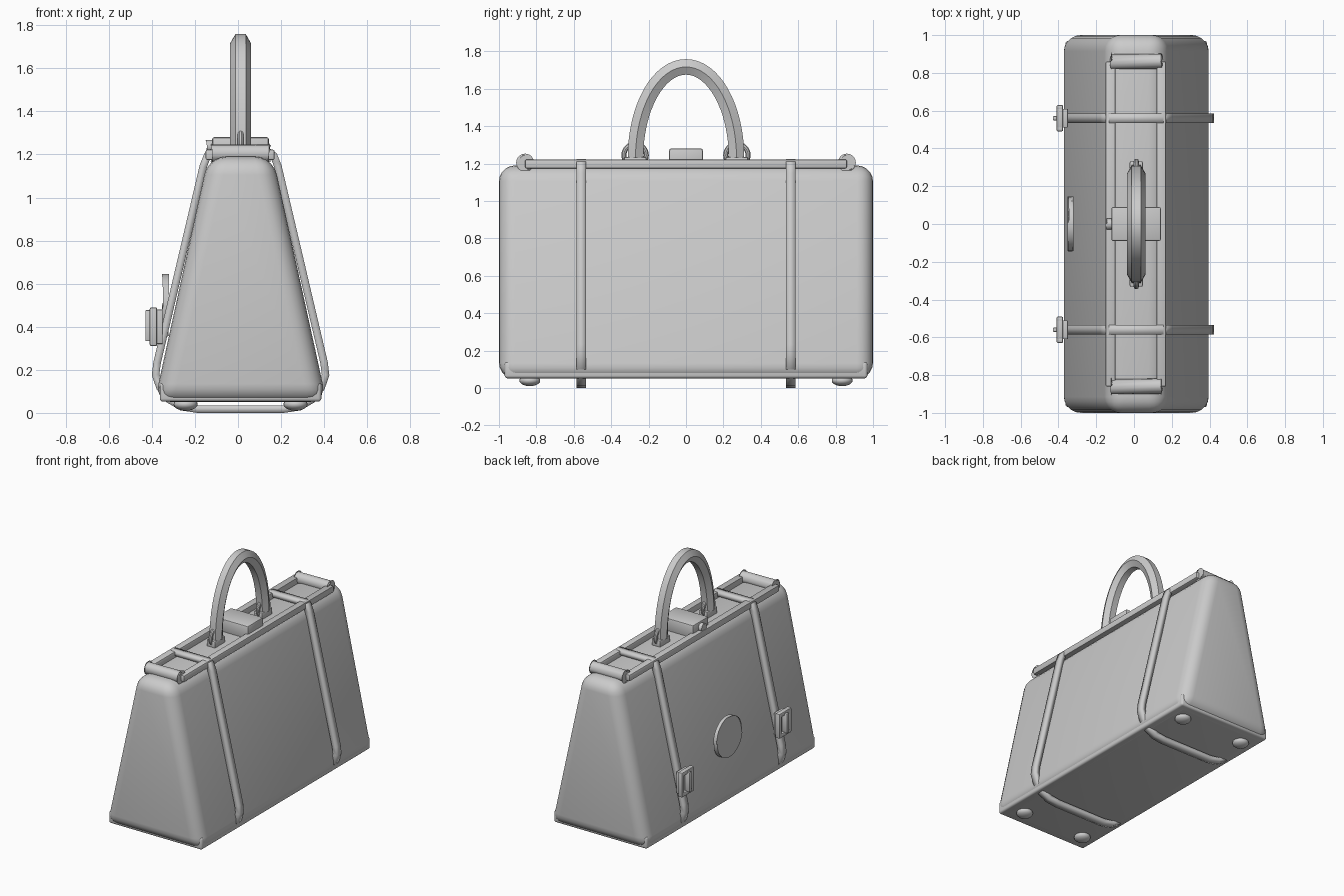
import bpy, bmesh, math
from mathutils import Vector

if "Cube" in bpy.data.objects:
    bpy.data.objects.remove(bpy.data.objects["Cube"], do_unlink=True)

CX = 0.012  # middle of the bag across its width

grey = bpy.data.materials.new("plain grey")
grey.use_nodes = True
grey.diffuse_color = (0.6, 0.6, 0.6, 1)
grey.node_tree.nodes["Principled BSDF"].inputs["Base Color"].default_value = (0.6, 0.6, 0.6, 1)


def finish(name, bm, bevel=0, segments=2, angle=35):
    """Turn a bmesh into a shaded object, with optional rounded edges."""
    bmesh.ops.recalc_face_normals(bm, faces=bm.faces)
    if bevel:
        bmesh.ops.bevel(bm, geom=bm.edges[:], offset=bevel, segments=segments,
                        profile=0.5, affect='EDGES', clamp_overlap=True)
    mesh = bpy.data.meshes.new(name)
    bm.to_mesh(mesh)
    bm.free()
    mesh.materials.append(grey)
    ob = bpy.data.objects.new(name, mesh)
    bpy.context.collection.objects.link(ob)
    bpy.ops.object.select_all(action='DESELECT')
    ob.select_set(True)
    bpy.context.view_layer.objects.active = ob
    bpy.ops.object.shade_smooth_by_angle(angle=math.radians(angle))
    return ob


def box(name, lo, hi, bevel=0.008, segments=2):
    lo, hi = Vector(lo), Vector(hi)
    bm = bmesh.new()
    bmesh.ops.create_cube(bm, size=1)
    for v in bm.verts:
        v.co = (lo + hi) / 2 + v.co * (hi - lo)
    return finish(name, bm, bevel, segments)


def rod_x(name, centre, radius, length, sides=24, bevel=0.0):
    """Cylinder lying along x, with softened rims."""
    bm = bmesh.new()
    bmesh.ops.create_cone(bm, cap_ends=True, segments=sides, radius1=radius,
                          radius2=radius, depth=length)
    for v in bm.verts:
        v.co = Vector(centre) + Vector((v.co.z, v.co.x, v.co.y))
    if bevel:
        rims = [e for e in bm.edges if any(len(f.verts) > 4 for f in e.link_faces)]
        bmesh.ops.bevel(bm, geom=rims, offset=bevel, segments=2, profile=0.5, affect='EDGES')
    return finish(name, bm)


def sweep(name, path, radius, sides, closed=False):
    """Sweep a regular section along a path lying in a plane of constant x."""
    bm = bmesh.new()
    rings = []
    n = len(path)
    for i, p in enumerate(path):
        a = path[(i - 1) % n] if closed else path[max(i - 1, 0)]
        b = path[(i + 1) % n] if closed else path[min(i + 1, n - 1)]
        out = (b - a).normalized().cross(Vector((1, 0, 0)))
        rings.append([bm.verts.new(p + Vector((math.cos(t) * radius, 0, 0)) + out * math.sin(t) * radius)
                      for t in (math.tau * k / sides for k in range(sides))])
    for i in range(n if closed else n - 1):
        r, s = rings[i], rings[(i + 1) % n]
        for k in range(sides):
            j = (k + 1) % sides
            bm.faces.new((r[k], r[j], s[j], s[k]))
    if not closed:
        bm.faces.new(rings[0])
        bm.faces.new(rings[-1])
    return finish(name, bm)


# Tapered body with rounded edges
bm = bmesh.new()
bmesh.ops.create_cube(bm, size=2)
for v in bm.verts:
    top = v.co.z > 0
    v.co = (CX + v.co.x * (0.15 if top else 0.4), v.co.y, 1.19 if top else 0.05)
finish("bag_body", bm, 0.085, 5, 40)

# Base tray and feet
box("base_tray", (CX - 0.375, -0.97, 0.052), (CX + 0.375, 0.97, 0.14), 0.015, 3)
for sx in (-1, 1):
    for sy in (-1, 1):
        bm = bmesh.new()
        bmesh.ops.create_uvsphere(bm, u_segments=20, v_segments=10, radius=1)
        for v in bm.verts:
            v.co = (CX + sx * 0.255 + v.co.x * 0.056, sy * 0.835 + v.co.y * 0.056, 0.04 + v.co.z * 0.03)
        finish("foot", bm, angle=60)

# Straps wrapped around the bag
half = [(0.2, 0.0), (0.28, 0.012), (0.345, 0.05), (0.39, 0.11), (0.412, 0.175), (0.405, 0.235),
        (0.19, 1.15), (0.168, 1.205), (0.14, 1.225)]
loop = half + [(-x, z) for x, z in reversed(half)]
for sy in (-1, 1):
    bm = bmesh.new()
    rows = [[bm.verts.new((CX + x, sy * 0.56 + w, z)) for w in (-0.025, 0.025)] for x, z in loop]
    for i, a in enumerate(rows):
        b = rows[(i + 1) % len(rows)]
        bm.faces.new((a[0], b[0], b[1], a[1]))
    strap = finish("strap", bm)
    solid = strap.modifiers.new("thickness", 'SOLIDIFY')
    solid.thickness = 0.035
    solid.offset = -1

# Top frame: two long rails and a round bar at each end
for name, x0, x1 in (("left_rail", 0.12, 0.17), ("right_rail", -0.15, -0.098)):
    box(name, (x0, -0.86, 1.175), (x1, 0.86, 1.222), 0.007)
for sy in (-1, 1):
    rod_x("end_bar", (CX, sy * 0.86, 1.205), 0.04, 0.265, bevel=0.008)

# Clasp with its button
box("clasp", (-0.12, -0.09, 1.18), (0.143, 0.09, 1.28), 0.01)
rod_x("clasp_button", (-0.125, 0, 1.237), 0.03, 0.04, bevel=0.006)

# Arched six-sided handle and its mounting rings
arch = [Vector((CX, -0.27 * math.cos(t), 1.23 + 0.487 * math.sin(t)))
        for t in (math.pi * i / 32 for i in range(33))]
sweep("handle", arch, 0.048, 6)
for sy in (-1, 1):
    ring = [Vector((CX, sy * 0.272 + 0.06 * math.cos(t), 1.245 + 0.06 * math.sin(t)))
            for t in (math.tau * i / 28 for i in range(28))]
    sweep("handle_ring", ring, 0.014, 10, True)
    box("handle_mount", (CX - 0.035, sy * 0.272 - 0.06, 1.18), (CX + 0.035, sy * 0.272 + 0.06, 1.235))

# Buckles: open frame with a centre pin
for sy in (-1, 1):
    y = sy * 0.56
    for s in (-1, 1):
        box("buckle_side", (-0.41, y + s * 0.055 - 0.015, 0.31), (-0.375, y + s * 0.055 + 0.015, 0.49))
        box("buckle_bar", (-0.41, y - 0.065, 0.4 + s * 0.075 - 0.015),
            (-0.375, y + 0.065, 0.4 + s * 0.075 + 0.015))
    box("buckle_pin", (-0.43, y - 0.011, 0.333), (-0.375, y + 0.011, 0.477), 0.005)
    box("buckle_plate", (-0.39, y - 0.05, 0.32), (-0.35, y + 0.05, 0.48), 0.004)

# Round badge on the side
rod_x("round_badge", (-0.337, 0, 0.5), 0.145, 0.022, 40, 0.005)
